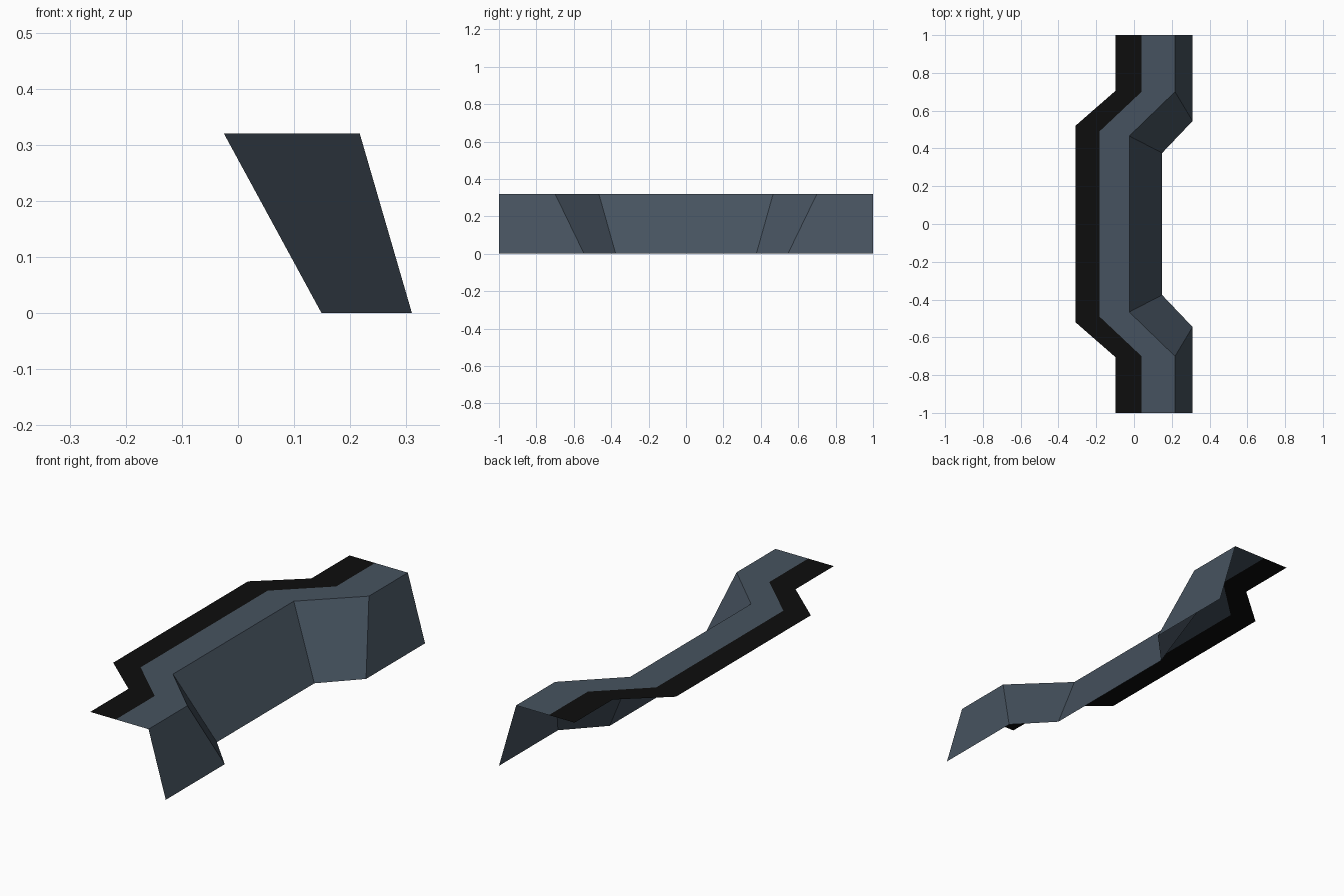
import bpy, bmesh

if "Cube" in bpy.data.objects:
    bpy.data.objects.remove(bpy.data.objects["Cube"])

H = 0.32  # height of the ledge


def material(name, rgb):
    m = bpy.data.materials.new(name)
    m.diffuse_color = (*rgb, 1)
    m.use_nodes = True
    m.node_tree.nodes["Principled BSDF"].inputs["Base Color"].default_value = m.diffuse_color
    return m


slate = material("slate rock", (0.062, 0.086, 0.115))
black = material("black edge", (0.004, 0.004, 0.004))


def rail(end_x, bend_y, mid_x, mid_y, z):
    """Zigzag line along y, mirrored about y = 0."""
    half = [(end_x, -1, z), (end_x, -bend_y, z), (mid_x, -mid_y, z)]
    return half + [(x, -y, z) for x, y, z in reversed(half)]


def strip(bm, left, right, mat):
    """Quads between two rails of verts, facing up / towards +x."""
    for i in range(len(left) - 1):
        f = bm.faces.new((left[i], right[i], right[i + 1], left[i + 1]))
        f.material_index = mat


# Cross-section rails from the back of the ledge to the foot of the slope
rails = [
    rail(-0.098, 0.705, -0.31, 0.52, H),   # back edge
    rail(0.04, 0.70, -0.183, 0.49, H),     # colour boundary
    rail(0.217, 0.70, -0.025, 0.466, H),   # brow
    rail(0.31, 0.545, 0.149, 0.376, 0),    # foot
]


def build(name, pair_mats):
    bm = bmesh.new()
    lines = [[bm.verts.new(p) for p in r] for r in rails]
    for i, mat in pair_mats:
        strip(bm, lines[i], lines[i + 1], mat)
    bmesh.ops.delete(bm, geom=[v for v in bm.verts if not v.link_faces], context='VERTS')
    me = bpy.data.meshes.new(name)
    bm.to_mesh(me)
    bm.free()
    me.materials.append(slate)
    me.materials.append(black)
    ob = bpy.data.objects.new(name, me)
    bpy.context.collection.objects.link(ob)


# Flat ledge with its black back band, and the sloping cliff wall
build("cliff_ledge", [(0, 1), (1, 0)])
build("cliff_wall", [(2, 0)])
# Flat brow strip between the colour boundary and the brow is part of the ledge
